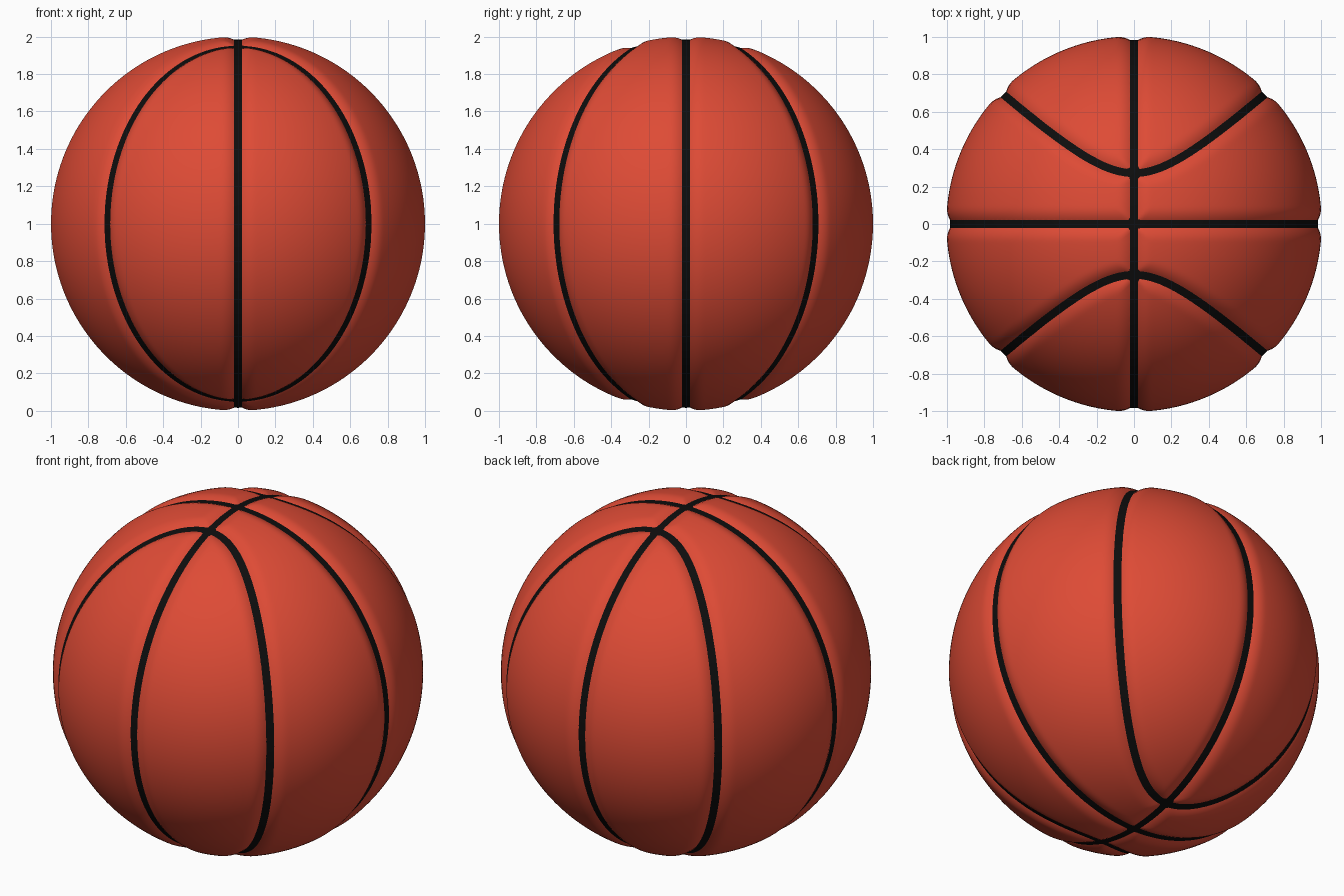
import bpy, bmesh, math
from mathutils import Vector
from mathutils.kdtree import KDTree

if "Cube" in bpy.data.objects:
    bpy.data.objects.remove(bpy.data.objects["Cube"])

R = 1.0035           # ball radius before the channels are pressed in
SEAM_R = 0.984       # radius of the black seam surface
TAU = 2 * math.pi


def material(name, color):
    m = bpy.data.materials.new(name)
    m.diffuse_color = color
    m.use_nodes = True
    m.node_tree.nodes["Principled BSDF"].inputs["Base Color"].default_value = m.diffuse_color
    return m


orange = material("orange_rubber", (0.73, 0.07, 0.036, 1))
black = material("black_seam", (0.004, 0.004, 0.004, 1))


def add_object(name, bm, mat):
    me = bpy.data.meshes.new(name)
    bm.to_mesh(me)
    bm.free()
    me.materials.append(mat)
    me.polygons.foreach_set("use_smooth", [True] * len(me.polygons))
    ob = bpy.data.objects.new(name, me)
    ob.location.z = 1
    bpy.context.collection.objects.link(ob)
    return ob


# Seam paths as unit directions: two great circles and two bowed side loops
def side_loop(side):
    def path(t):
        x, z = 0.71 * math.cos(t), 0.961 * math.sin(t)
        return Vector((x, side * math.sqrt(1 - x * x - z * z), z))
    return path


seams = {
    "centre_seam_lengthwise": lambda t: Vector((0, math.cos(t), math.sin(t))),
    "centre_seam_crosswise": lambda t: Vector((math.cos(t), 0, math.sin(t))),
    "front_side_seam": side_loop(-1),
    "back_side_seam": side_loop(1),
}

# Ball: dense sphere with soft-shouldered channels pressed in along the seams
N = 3000
tree = KDTree(N * len(seams))
for k, path in enumerate(seams.values()):
    for i in range(N):
        tree.insert(path(TAU * i / N), k * N + i)
tree.balance()

bm = bmesh.new()
bmesh.ops.create_icosphere(bm, subdivisions=7, radius=1)
for v in bm.verts:
    n = v.co.normalized()
    f = max(0, 1 - tree.find(n)[2] / 0.09)
    v.co = n * (R - 0.034 * f * f)
add_object("ball", bm, orange)

# Seams: curved black ribbons lying in the channels, edges buried in the rubber
STEPS, HALF = 240, 0.03
for name, path in seams.items():
    bm = bmesh.new()
    rows = []
    for i in range(STEPS):
        t = TAU * i / STEPS
        p = path(t)
        side = p.cross(path(t + 0.001) - path(t - 0.001)).normalized()
        rows.append([bm.verts.new((p + side * w).normalized() * SEAM_R)
                     for w in (-HALF, 0, HALF)])
    for i in range(STEPS):
        a, b = rows[i], rows[(i + 1) % STEPS]
        for j in range(2):
            f = bm.faces.new((a[j], b[j], b[j + 1], a[j + 1]))
            f.normal_update()
            if f.normal.dot(f.calc_center_median()) < 0:
                f.normal_flip()
    add_object(name, bm, black)
